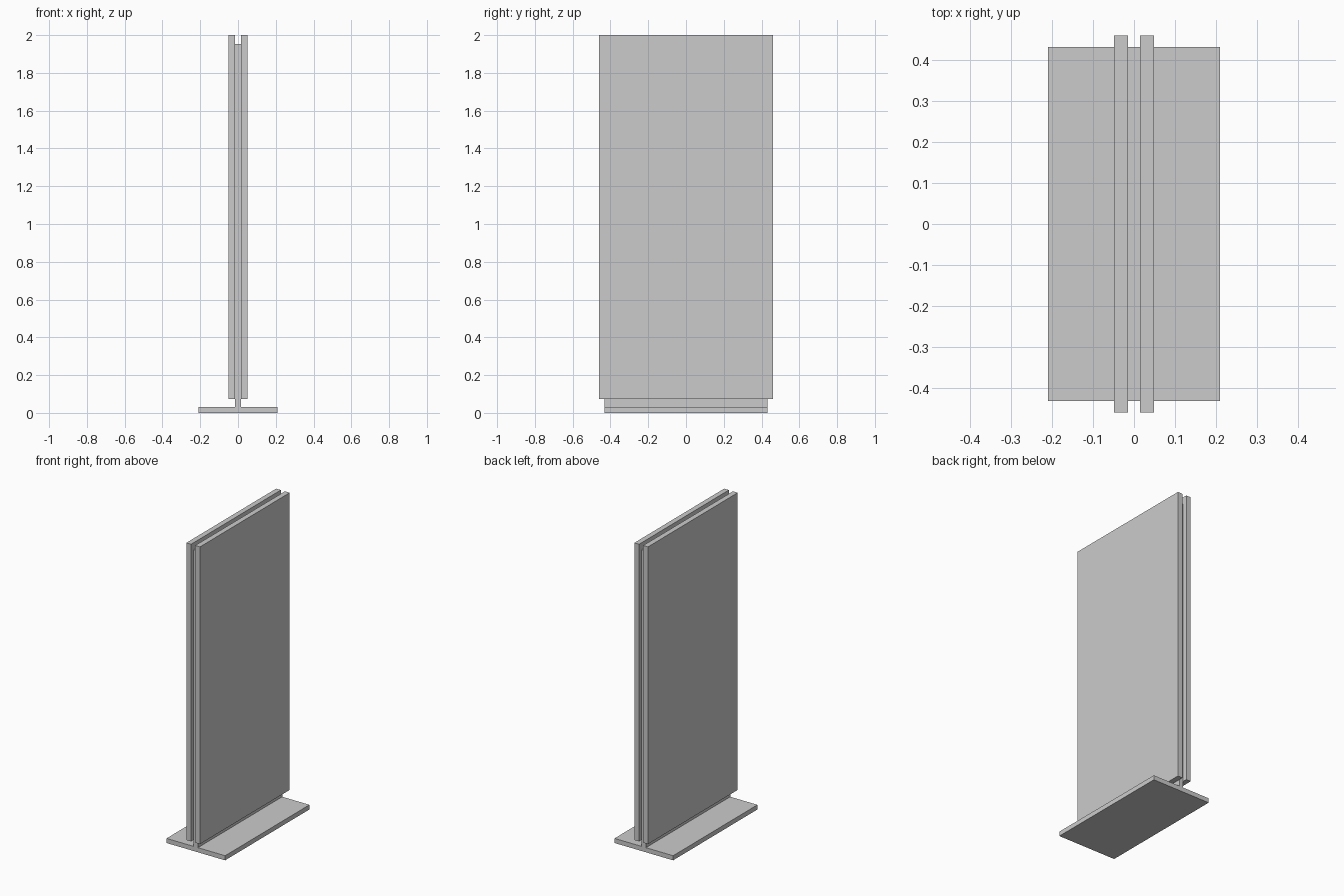
import bpy

if "Cube" in bpy.data.objects:
    bpy.data.objects.remove(bpy.data.objects["Cube"])


def box(name, x, y, z):
    """Axis-aligned box from (min, max) ranges."""
    spans = (x, y, z)
    centre = [(a + b) / 2 for a, b in spans]
    bpy.ops.mesh.primitive_cube_add(size=1, location=centre)
    ob = bpy.context.object
    ob.name = name
    ob.scale = [b - a for a, b in spans]
    bpy.ops.object.transform_apply(location=False, rotation=False, scale=True)
    return ob


# Flat floor plate
box("base_plate", (-0.21, 0.21), (-0.432, 0.432), (0, 0.03))

# Thin upright core, recessed behind the panels at the top and sides
box("core_board", (-0.015, 0.015), (-0.432, 0.432), (0.03, 1.953))

# Two display panels either side of the core
for side, name in ((-1, "left_panel"), (1, "right_panel")):
    box(name, sorted((side * 0.015, side * 0.049)), (-0.46, 0.46), (0.073, 2.0))
